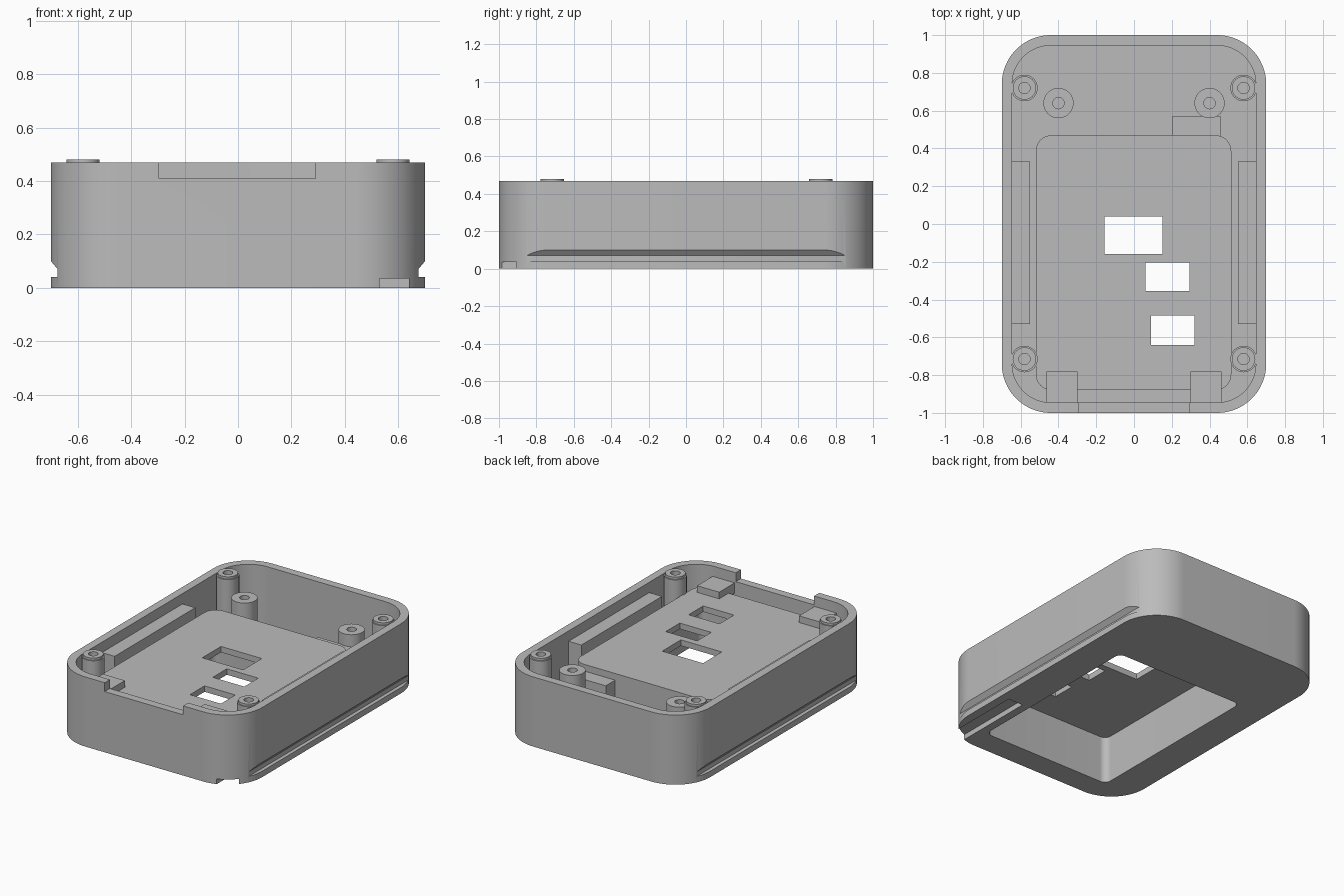
import bpy
import bmesh
from math import cos, sin, pi, radians
from mathutils import Vector

if "Cube" in bpy.data.objects:
    bpy.data.objects.remove(bpy.data.objects["Cube"], do_unlink=True)

COLOUR = (0.5, 0.5, 0.5, 1.0)
grey = bpy.data.materials.new("grey plastic")
grey.use_nodes = True
grey.diffuse_color = COLOUR
grey.node_tree.nodes["Principled BSDF"].inputs["Base Color"].default_value = COLOUR
parts = []


def extrude(name, outline, direction):
    """Solid prism from a closed outline pushed along a direction."""
    bm = bmesh.new()
    face = bm.faces.new([bm.verts.new(p) for p in outline])
    new = bmesh.ops.extrude_face_region(bm, geom=[face])["geom"]
    verts = [v for v in new if isinstance(v, bmesh.types.BMVert)]
    bmesh.ops.translate(bm, vec=Vector(direction), verts=verts)
    bmesh.ops.recalc_face_normals(bm, faces=bm.faces)
    mesh = bpy.data.meshes.new(name)
    bm.to_mesh(mesh)
    bm.free()
    mesh.materials.append(grey)
    obj = bpy.data.objects.new(name, mesh)
    bpy.context.collection.objects.link(obj)
    return obj


def box(name, x0, x1, y0, y1, z0, z1):
    return extrude(name, [(x0, y0, z0), (x1, y0, z0), (x1, y1, z0), (x0, y1, z0)],
                   (0, 0, z1 - z0))


def rounded(name, x0, x1, y0, y1, z0, z1, r, steps=14):
    centres = [(x1 - r, y1 - r), (x0 + r, y1 - r), (x0 + r, y0 + r), (x1 - r, y0 + r)]
    outline = []
    for i, (cx, cy) in enumerate(centres):
        for k in range(steps + 1):
            a = (i + k / steps) * pi / 2
            outline.append((cx + r * cos(a), cy + r * sin(a), z0))
    return extrude(name, outline, (0, 0, z1 - z0))


def cylinder(name, x, y, r, z0, z1, sides=40):
    ring = [(x + r * cos(2 * pi * k / sides), y + r * sin(2 * pi * k / sides), z0)
            for k in range(sides)]
    return extrude(name, ring, (0, 0, z1 - z0))


def combine(obj, tool, operation="DIFFERENCE"):
    mod = obj.modifiers.new("cut", "BOOLEAN")
    mod.operation = operation
    mod.solver = "EXACT"
    mod.object = tool
    bpy.context.view_layer.objects.active = obj
    bpy.ops.object.modifier_apply(modifier=mod.name)
    bpy.data.objects.remove(tool, do_unlink=True)


def pocket():
    return rounded("pocket_cutter", -0.48, 0.475, -0.84, 0.43, -0.1, 0.315, 0.045)


# Open tray shell
shell = rounded("shell", -0.70, 0.70, -1, 1, 0, 0.47, 0.26, 20)
combine(shell, rounded("cavity", -0.645, 0.645, -0.945, 0.945, 0.05, 0.6, 0.205, 20))
combine(shell, pocket())
combine(shell, box("front_cutout", -0.295, 0.29, -1.1, -0.9, 0.41, 0.6))
combine(shell, box("cable_channel", 0.53, 0.64, -1.1, -0.43, -0.1, 0.035))
for side in (-1, 1):
    profile = [(0.675, 0.04), (0.675, 0.07), (0.725, 0.13), (0.725, 0.04)]
    combine(shell, extrude("side_groove", [(side * x, -1.1, z) for x, z in profile],
                           (0, 2.2, 0)))
parts.append(shell)

# Raised platform, hollow underneath, with three windows
platform = rounded("platform", -0.52, 0.515, -0.88, 0.47, 0.04, 0.355, 0.085)
combine(platform, pocket())
for x0, x1, y0, y1 in [(-0.155, 0.15, -0.16, 0.04), (0.06, 0.295, -0.355, -0.205),
                       (0.09, 0.32, -0.64, -0.485)]:
    combine(platform, box("window", x0, x1, y0, y1, 0.2, 0.5))
parts.append(platform)

# Support rails and front tabs on both sides
for side, label in ((-1, "right"), (1, "left")):
    x0, x1 = sorted((side * 0.55, side * 0.66))
    parts.append(box(label + "_rail", x0, x1, -0.53, 0.33, 0.04, 0.40))
    x0, x1 = sorted((side * 0.298, side * 0.463))
    parts.append(box(label + "_front_tab", x0, x1, -0.95, -0.78, 0.33, 0.40))

    # Corner screw posts with a raised collar
    for y, end in ((-0.715, "front"), (0.72, "back")):
        post = cylinder(f"{label}_{end}_post", side * 0.58, y, 0.07, 0.04, 0.465)
        combine(post, cylinder("collar", side * 0.58, y, 0.062, 0.3, 0.48), "UNION")
        combine(post, cylinder("screw_hole", side * 0.58, y, 0.03, 0.2, 0.6))
        parts.append(post)

    # Shorter inner posts
    post = cylinder(label + "_inner_post", side * 0.40, 0.64, 0.08, 0.04, 0.39)
    combine(post, cylinder("screw_hole", side * 0.40, 0.64, 0.03, 0.2, 0.6))
    parts.append(post)

# Small step behind the platform, clear of the post's screw hole
step = box("back_step", 0.20, 0.46, 0.46, 0.57, 0.04, 0.31)
parts.append(step)

# Smooth shading with crisp edges
bpy.ops.object.select_all(action="DESELECT")
for part in parts:
    part.select_set(True)
bpy.context.view_layer.objects.active = shell
bpy.ops.object.shade_smooth_by_angle(angle=radians(30))
